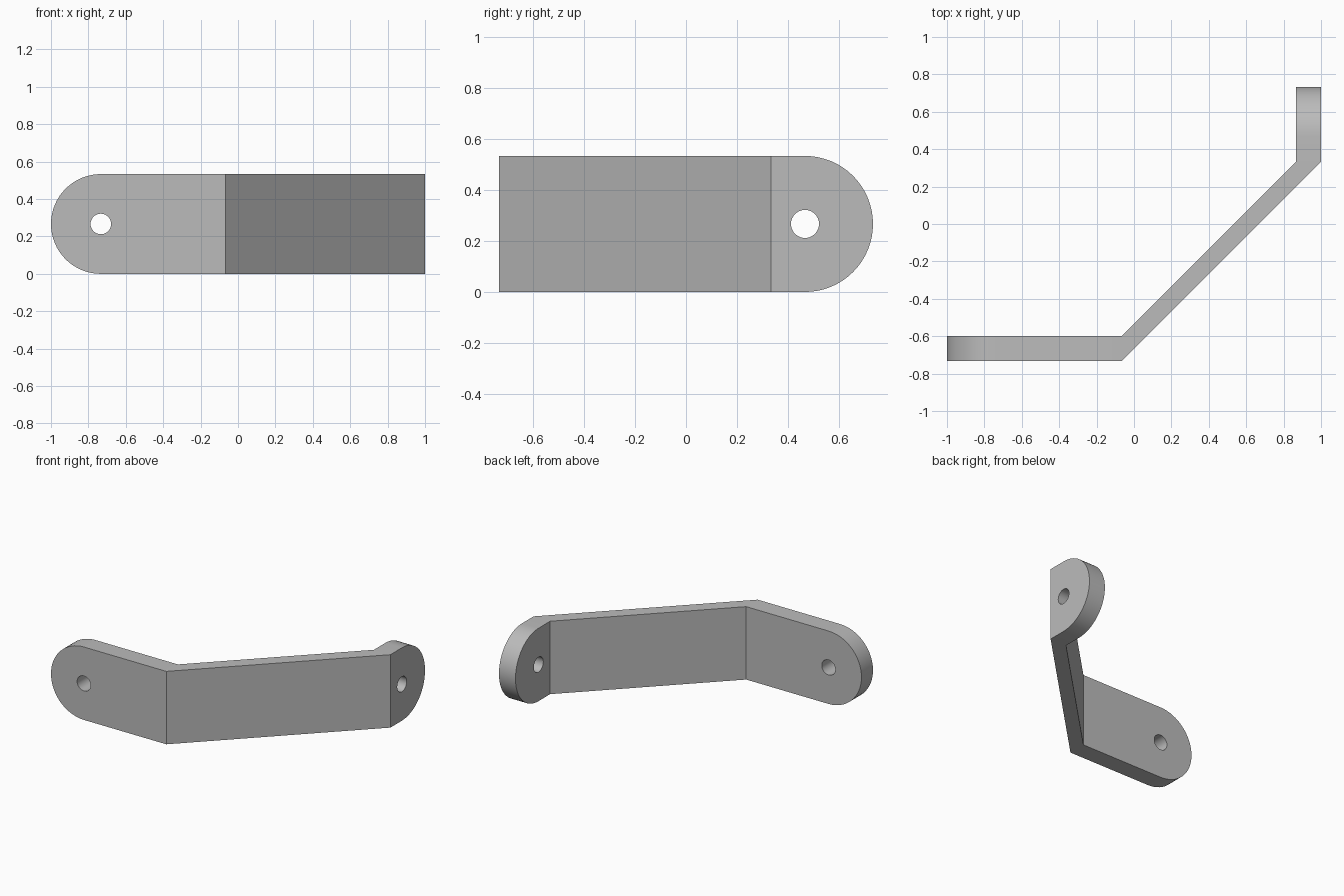
import bpy, bmesh
from math import sin, cos, pi

if "Cube" in bpy.data.objects:
    bpy.data.objects.remove(bpy.data.objects["Cube"], do_unlink=True)

THICK = 2 / 15        # strap thickness
R = 4 / 15            # half the strap height, also the end radius
HOLE = 0.055
FOLD_X, FRONT_Y = -1 / 15, -11 / 15   # fold and outer face of the front tab
FOLD_Y, SIDE_X = 1 / 3, 1.0           # fold and outer face of the side tab
STEPS = 32


def front_tab(u, z, depth):
    return (FOLD_X - u, FRONT_Y + depth, z)


def side_tab(u, z, depth):
    return (SIDE_X - depth, FOLD_Y + u, z)


def add_tab(bm, place, length):
    """Rounded, drilled tab; u runs outward from the fold."""
    centre = length - R
    arc = [(centre + R * cos(a), R + R * sin(a))
           for a in (pi * (i / STEPS - 0.5) for i in range(STEPS + 1))]
    outline = [(0, 0)] + arc + [(0, 2 * R)]
    hole = [(centre + HOLE * cos(a), R + HOLE * sin(a))
            for a in (2 * pi * i / STEPS for i in range(STEPS))]
    sides = []
    for depth in (0, THICK):
        loops = [[bm.verts.new(place(u, z, depth)) for u, z in pts]
                 for pts in (outline, hole)]
        edges = [bm.edges.new((lp[i - 1], lp[i]))
                 for lp in loops for i in range(len(lp))]
        bmesh.ops.triangle_fill(bm, edges=edges, use_beauty=True)
        sides.append(loops)
    # Rim and hole walls; the fold end stays open to join the middle plate
    for k, (outer, inner) in enumerate(zip(*sides)):
        for i in range(1 - k, len(outer)):
            bm.faces.new((outer[i - 1], outer[i], inner[i], inner[i - 1]))


def add_middle(bm):
    """Diagonal plate between the two folds."""
    a, b = [[bm.verts.new(place(0, z, d)) for d, z in
             ((0, 0), (THICK, 0), (THICK, 2 * R), (0, 2 * R))]
            for place in (front_tab, side_tab)]
    for i in range(4):
        bm.faces.new((a[i - 1], a[i], b[i], b[i - 1]))


bm = bmesh.new()
add_tab(bm, front_tab, 1 + FOLD_X)
add_tab(bm, side_tab, 0.4)
add_middle(bm)
bmesh.ops.remove_doubles(bm, verts=bm.verts, dist=1e-4)
bmesh.ops.recalc_face_normals(bm, faces=bm.faces)
mesh = bpy.data.meshes.new("angled_bracket")
bm.to_mesh(mesh)
bm.free()

# Plain grey metal
grey = bpy.data.materials.new("plain_grey")
grey.use_nodes = True
colour = (0.5, 0.5, 0.5, 1)
grey.diffuse_color = colour
grey.node_tree.nodes["Principled BSDF"].inputs["Base Color"].default_value = colour
mesh.materials.append(grey)

bracket = bpy.data.objects.new("angled_bracket", mesh)
bpy.context.collection.objects.link(bracket)
bpy.ops.object.select_all(action="DESELECT")
bracket.select_set(True)
bpy.context.view_layer.objects.active = bracket
bpy.ops.object.shade_smooth_by_angle(angle=pi / 6)
